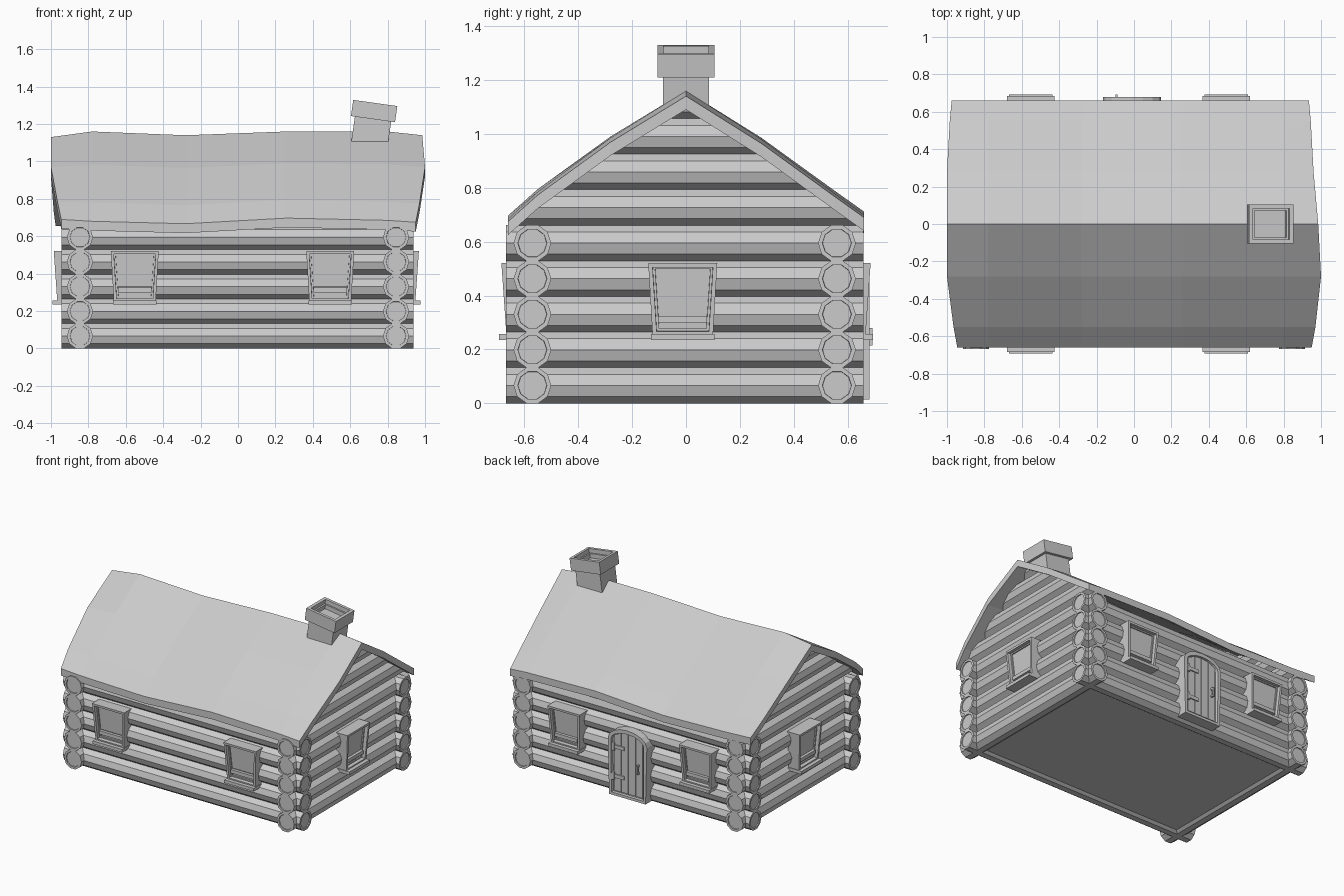
import bpy, bmesh, math
from mathutils import Matrix, Vector

if "Cube" in bpy.data.objects:
    bpy.data.objects.remove(bpy.data.objects["Cube"])


def finish(bm, name, mat=None):
    bmesh.ops.recalc_face_normals(bm, faces=bm.faces)
    if mat:
        bm.transform(mat)
    me = bpy.data.meshes.new(name)
    bm.to_mesh(me)
    bm.free()
    ob = bpy.data.objects.new(name, me)
    bpy.context.collection.objects.link(ob)
    return ob


def loft(front, back):
    """Closed prism between two matching loops; returns bmesh and front/back caps."""
    bm = bmesh.new()
    a = [bm.verts.new(p) for p in front]
    b = [bm.verts.new(p) for p in back]
    n = len(a)
    caps = [bm.faces.new(a), bm.faces.new(b)]
    for i in range(n):
        bm.faces.new((a[i], a[(i + 1) % n], b[(i + 1) % n], b[i]))
    bmesh.ops.recalc_face_normals(bm, faces=bm.faces)
    return bm, caps


def recess(bm, face, border, depth):
    bmesh.ops.inset_region(bm, faces=[face], thickness=border)
    bmesh.ops.inset_region(bm, faces=[face], thickness=0.001, depth=-depth)


def box(name, x, y, z, mat=None):
    loop = [(x[0], y[0]), (x[1], y[0]), (x[1], y[1]), (x[0], y[1])]
    bm, _ = loft([(p, q, z[1]) for p, q in loop], [(p, q, z[0]) for p, q in loop])
    return finish(bm, name, mat)


# Ten-sided logs with hollowed end grain
R, STEP, Z0 = 0.07, 0.132, 0.0666


def log(name, axis, side, z, lo, hi, trim=False):
    ring = [(side + R * math.cos(i * math.tau / 10), z + R * math.sin(i * math.tau / 10))
            for i in range(10)]
    at = (lambda s, c, h: (s, c, h)) if axis == 'x' else (lambda s, c, h: (c, s, h))
    bm, caps = loft([at(lo, *p) for p in ring], [at(hi, *p) for p in ring])
    if not trim:
        for f in caps:
            recess(bm, f, 0.016, 0.007)
    else:
        # gable logs are cut along both roof slopes
        for s in (-1, 1):
            r = bmesh.ops.bisect_plane(bm, geom=bm.verts[:] + bm.edges[:] + bm.faces[:],
                                       plane_co=(0, 0, 1.14), plane_no=Vector((0, s * 0.715, 1)),
                                       clear_outer=True)
            edges = [e for e in r['geom_cut'] if isinstance(e, bmesh.types.BMEdge)]
            if edges:
                bmesh.ops.holes_fill(bm, edges=edges)
    finish(bm, name)


for i in range(5):
    z = Z0 + STEP * i
    for s in (-1, 1):
        log("long_wall_log", 'x', s * 0.565 - 0.005, z, -0.943, 0.937)
        log("short_wall_log", 'y', s * 0.845, z, -0.668, 0.658)
for i in range(5, 9):
    for s in (-1, 1):
        log("gable_log", 'y', s * 0.845, Z0 + STEP * i, -0.66, 0.655, True)

box("floor", (-0.84, 0.84), (-0.56, 0.555), (0.015, 0.04))

# Sagging roof: a hand-bent grid thickened downward
rows = [(-0.66, 0.685, -0.945, 0.95), (-0.55, 0.785, -0.965, 0.97), (-0.28, 0.985, -1, 1),
        (0, 1.16, -1, 0.985), (0.28, 0.98, -1, 0.96), (0.55, 0.78, -0.985, 0.945),
        (0.66, 0.70, -0.975, 0.935)]
mids = (-0.78, -0.28, 0.26, 0.8)
ridge_dz = (-0.03, 0, -0.02, 0, 0, -0.02)
eave_dz = (0.005, -0.005, -0.018, 0.012, 0, -0.01)
bm = bmesh.new()
grid = []
for y, z, xl, xr in rows:
    t = abs(y) / 0.66
    grid.append([bm.verts.new((x, y, z + ridge_dz[c] * (1 - t) + eave_dz[c] * t))
                 for c, x in enumerate((xl, *mids, xr))])
for a, b in zip(grid, grid[1:]):
    for c in range(5):
        bm.faces.new((a[c], a[c + 1], b[c + 1], b[c]))
ext = bmesh.ops.extrude_face_region(bm, geom=bm.faces[:], use_keep_orig=True)
bmesh.ops.translate(bm, vec=(0, 0, -0.05),
                    verts=[v for v in ext['geom'] if isinstance(v, bmesh.types.BMVert)])
finish(bm, "roof")

# Leaning chimney with a hollow cap
lean = Matrix.Translation((0.697, 0, 1.05)) @ Matrix.Rotation(math.radians(8), 4, 'Y')
box("chimney_stack", (-0.098, 0.098), (-0.086, 0.086), (0, 0.19), lean)
sq = [(-0.119, -0.105), (0.119, -0.105), (0.119, 0.105), (-0.119, 0.105)]
bm, caps = loft([(x, y, 0.265) for x, y in sq], [(x, y, 0.178) for x, y in sq])
recess(bm, caps[0], 0.03, 0.03)
recess(bm, caps[0], 0.016, 0.03)
finish(bm, "chimney_cap", lean)


# Windows: flared frame leaning outward at the top, recessed pane, sash rail and sill
def window(turn, u, out):
    m = Matrix.Rotation(turn, 4, 'Z') @ Matrix.Translation((u, -out, 0))
    pts = [(-0.128, 0.52), (0.128, 0.52), (0.112, 0.25), (-0.112, 0.25)]
    bm, caps = loft([(x, (0.52 - z) * 0.07, z) for x, z in pts], [(x, 0.10, z) for x, z in pts])
    recess(bm, caps[0], 0.022, 0.025)
    recess(bm, caps[0], 0.012, 0.008)
    finish(bm, "window_frame", m)
    box("window_sash_rail", (-0.09, 0.09), (0.026, 0.06), (0.30, 0.325), m)
    box("window_sill", (-0.117, 0.117), (-0.008, 0.10), (0.235, 0.257), m)


for turn, u, out in ((0, -0.552, 0.685), (0, 0.493, 0.685),
                     (math.pi, 0.552, 0.685), (math.pi, -0.493, 0.685),
                     (math.pi / 2, -0.012, 0.967), (-math.pi / 2, 0.012, 0.985)):
    window(turn, u, out)

# Arched back door: frame, planks, strap hinges and handle
dm = Matrix.Rotation(math.pi, 4, 'Z') @ Matrix.Translation((0.01, -0.68, 0))
arch = [(0.155 * math.cos(i * math.pi / 8), 0.42 + 0.085 * math.sin(i * math.pi / 8))
        for i in range(9)]
pts = [(-0.145, 0.015), (0.145, 0.015)] + arch
bm, caps = loft([(x, 0, z) for x, z in pts], [(x, 0.10, z) for x, z in pts])
recess(bm, caps[0], 0.026, 0.022)
finish(bm, "door_frame", dm)
top = lambda x: 0.415 + 0.06 * math.sqrt(max(0, 1 - (x / 0.127) ** 2))
for i in range(4):
    a, b = -0.114 + i * 0.058, -0.06 + i * 0.058
    pl = [(a, 0.045), (b, 0.045), (b, top(b)), (a, top(a))]
    bm, _ = loft([(x, 0.012, z) for x, z in pl], [(x, 0.05, z) for x, z in pl])
    finish(bm, "door_plank", dm)
for z in (0.14, 0.35):
    box("door_hinge", (-0.125, -0.03), (0.004, 0.02), (z, z + 0.025), dm)
    box("hinge_plate", (-0.125, -0.105), (0.0, 0.02), (z - 0.015, z + 0.04), dm)
box("door_handle", (0.078, 0.09), (-0.012, 0.0), (0.215, 0.28), dm)
for z in (0.215, 0.268):
    box("handle_mount", (0.078, 0.09), (-0.002, 0.02), (z, z + 0.012), dm)
